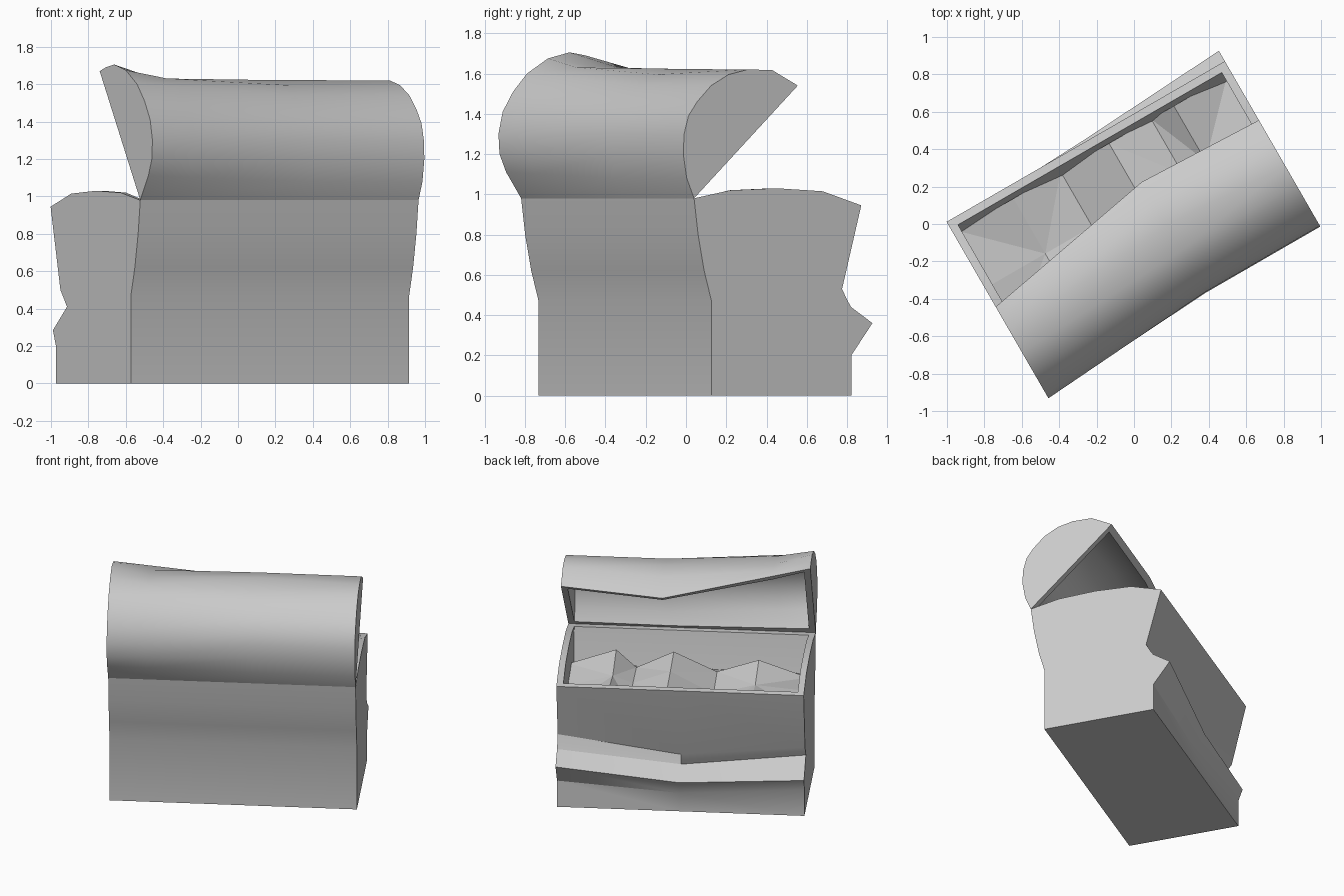
import bpy, bmesh, math
from mathutils import Matrix

if "Cube" in bpy.data.objects:
    bpy.data.objects.remove(bpy.data.objects["Cube"])

TURN = Matrix.Rotation(math.radians(30), 4, 'Z')   # chest stands turned 30 degrees
U0, U1, WALL = -0.862, 0.856, 0.045                # long-axis ends, wall thickness


def at(u, profile):
    return [(u, v, z) for v, z in profile]


def face(bm, pts):
    bm.faces.new([bm.verts.new(p) for p in pts])


def loft(bm, rings):
    for a, b in zip(rings, rings[1:]):
        for i in range(len(a) - 1):
            face(bm, [a[i], a[i + 1], b[i + 1], b[i]])


def finish(bm, name, smooth=True):
    bmesh.ops.remove_doubles(bm, verts=bm.verts, dist=0.0005)
    bmesh.ops.recalc_face_normals(bm, faces=bm.faces)
    bmesh.ops.transform(bm, matrix=TURN, verts=bm.verts)
    me = bpy.data.meshes.new(name)
    bm.to_mesh(me)
    bm.free()
    ob = bpy.data.objects.new(name, me)
    bpy.context.collection.objects.link(ob)
    if smooth:
        bpy.ops.object.select_all(action='DESELECT')
        ob.select_set(True)
        bpy.context.view_layer.objects.active = ob
        bpy.ops.object.shade_smooth_by_angle(angle=math.radians(30))
    return ob


def mix(p, q, t):
    return [(a[0] + (b[0] - a[0]) * t, a[1] + (b[1] - a[1]) * t) for a, b in zip(p, q)]


# Chest body: battered back face, hollow inside, ends rise in a low arc
front = [(-0.448, 0.98), (-0.425, 0.8), (-0.39, 0.62), (-0.348, 0.47), (-0.348, 0)]
back_l = [(0.454, 0), (0.454, 0.2), (0.486, 0.285), (0.336, 0.41), (0.37, 0.455), (0.406, 0.5), (0.511, 0.945)]
back_m = [(0.454, 0), (0.454, 0.14), (0.523, 0.25), (0.39, 0.33), (0.385, 0.36), (0.38, 0.40), (0.511, 0.945)]
back_r = [(0.454, 0), (0.454, 0.2), (0.575, 0.36), (0.453, 0.44), (0.43, 0.475), (0.401, 0.53), (0.511, 0.945)]
arc = [(0.511, 0.945), (0.29, 1.015), (0.026, 1.03), (-0.24, 1.02), (-0.448, 0.98)]
arc_in = [(0.467, 0.95), (0.27, 1.015), (0.026, 1.03), (-0.22, 1.02), (-0.403, 0.98)]
inner = [(-0.403, 0.98), (-0.355, 0.7), (-0.30, 0.5), (0.35, 0.5), (0.467, 0.95)]

bm = bmesh.new()
loft(bm, [at(U0, front + back_l), at(0.0, front + back_m), at(U1, front + back_r)])
I0, I1 = U0 + WALL, U1 - WALL
loft(bm, [at(I0, inner), at(0.0, inner), at(I1, inner)])
for uo, ui, back in ((U0, I0, back_l), (U1, I1, back_r)):
    face(bm, at(uo, front + back + arc[1:-1]))
    face(bm, at(ui, inner + arc_in[1:-1]))
    loft(bm, [at(uo, arc), at(ui, arc_in)])
for o, i in ((arc[0], arc_in[0]), (arc[-1], arc_in[-1])):
    us = ((U0, I0), (0.0, 0.0), (U1, I1))
    loft(bm, [[(a, *o), (b, *i)] for a, b in us])
finish(bm, "chest_body")

# Open lid: warped half barrel with thick walls
lid_r = [(-0.448, 0.98), (-0.49, 1.08), (-0.51, 1.2), (-0.505, 1.3), (-0.48, 1.39), (-0.43, 1.46),
         (-0.35, 1.54), (-0.25, 1.595), (-0.14, 1.62), (0.0, 1.617), (0.147, 1.54)]
lid_m = lid_r[:8] + [(-0.09, 1.622), (0.05, 1.595), (0.174, 1.49)]
lid_l = [(-0.448, 0.98), (-0.534, 1.11), (-0.572, 1.2), (-0.578, 1.3), (-0.554, 1.41), (-0.494, 1.51),
         (-0.414, 1.6), (-0.294, 1.675), (-0.17, 1.705), (-0.08, 1.69), (-0.014, 1.67)]
MID = 0.15
lid_s = [(v, min(z, 1.63)) for v, z in mix(lid_l, lid_m, (-0.6 - U0) / (MID - U0))]


def shrink(p, s=0.885):
    cv, cz = (p[0][0] + p[-1][0]) / 2, (p[0][1] + p[-1][1]) / 2
    return [(cv + (v - cv) * s, cz + (z - cz) * s) for v, z in p]


bm = bmesh.new()
stations = [(U0, I0, lid_l), (-0.6, -0.6, lid_s), (MID, MID, lid_m), (U1, I1, lid_r)]
outer_rings = [at(uo, p) for uo, ui, p in stations]
inner_rings = [at(ui, shrink(p)) for uo, ui, p in stations]
loft(bm, outer_rings)
loft(bm, inner_rings)
for k in (0, -1):
    face(bm, outer_rings[k])
    face(bm, inner_rings[k])
    face(bm, [outer_rings[k][0], outer_rings[k][-1], inner_rings[k][-1], inner_rings[k][0]])
    loft(bm, [[o[k], i[k]] for o, i in zip(outer_rings, inner_rings)])
finish(bm, "chest_lid")

# Faceted heap filling the chest
us = [-0.835, -0.49, -0.2, 0.1, 0.36, 0.5, 0.83]
rows = [(-0.385, [0.68, 0.74, 0.70, 0.72, 0.70, 0.74, 0.68]),
        (-0.18, [0.76, 0.88, 0.78, 0.92, 0.79, 0.92, 0.80]),
        (0.10, [0.79, 0.82, 0.74, 0.90, 0.80, 0.85, 0.76]),
        (0.44, [0.79, 0.87, 0.76, 0.88, 0.80, 0.90, 0.73])]
bm = bmesh.new()
loft(bm, [[(u, v, z) for u, z in zip(us, zs)] for v, zs in rows])
bmesh.ops.triangulate(bm, faces=bm.faces)
finish(bm, "treasure_heap", smooth=False)
